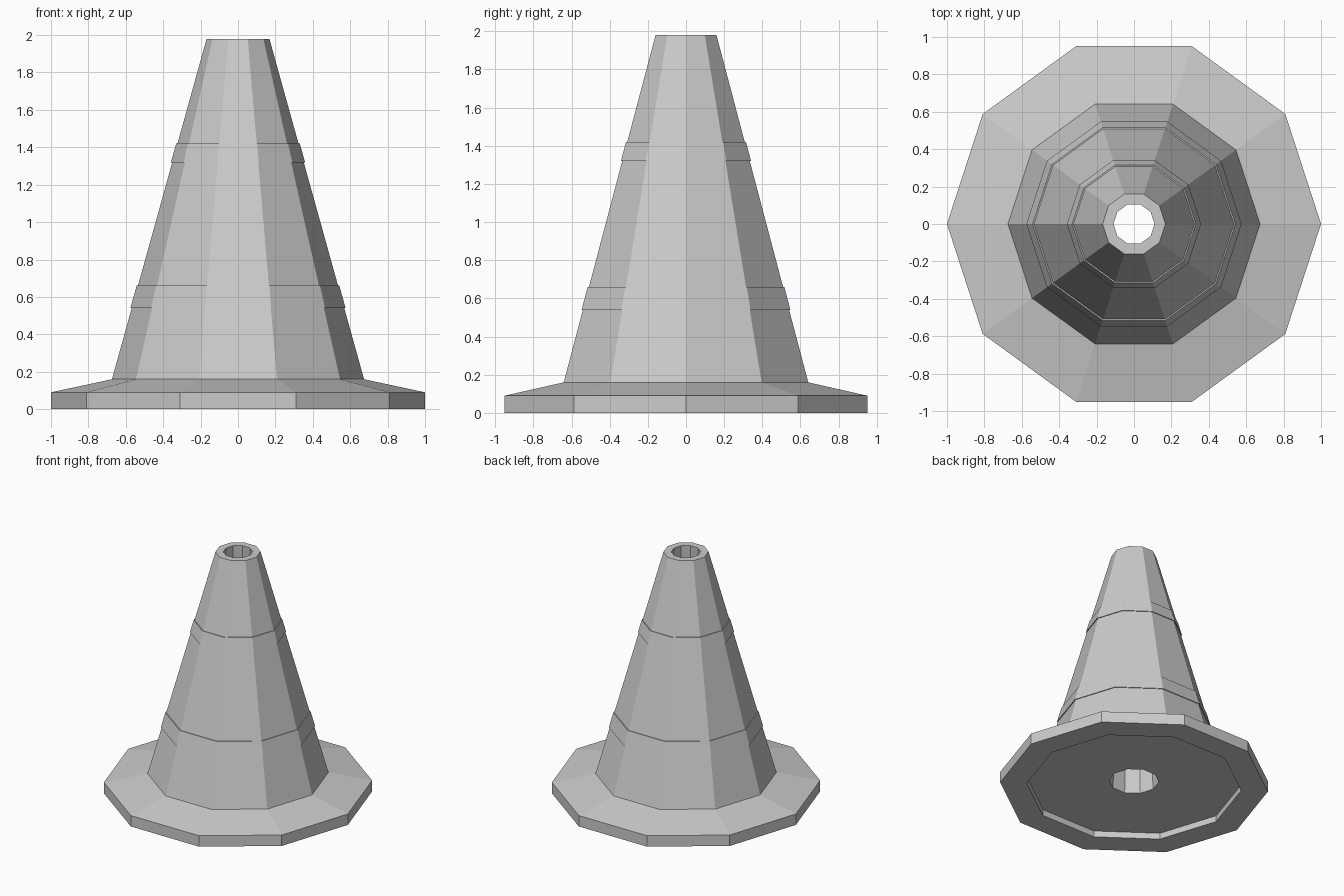
import bpy, bmesh
from math import cos, sin, tau

if "Cube" in bpy.data.objects:
    bpy.data.objects.remove(bpy.data.objects["Cube"])

SIDES = 10


def cone_r(z):
    # Outer taper of the cone wall
    return 0.674 + (0.168 - 0.674) * (z - 0.16) / (1.98 - 0.16)


def band(z0, z1, raised=0.007):
    # Slightly raised collar on the taper
    return [(cone_r(z0), z0), (cone_r(z0) + raised, z0),
            (cone_r(z1) + raised, z1), (cone_r(z1), z1)]


def lathe(name, profile):
    # Revolve a closed (radius, z) profile into a faceted solid
    bm = bmesh.new()
    rings = [[bm.verts.new((r * cos(tau * i / SIDES), r * sin(tau * i / SIDES), z))
              for r, z in profile] for i in range(SIDES)]
    n = len(profile)
    for i in range(SIDES):
        a, b = rings[i], rings[(i + 1) % SIDES]
        for j in range(n):
            k = (j + 1) % n
            bm.faces.new((a[j], b[j], b[k], a[k]))
    bmesh.ops.recalc_face_normals(bm, faces=bm.faces)
    mesh = bpy.data.meshes.new(name)
    bm.to_mesh(mesh)
    bm.free()
    obj = bpy.data.objects.new(name, mesh)
    bpy.context.collection.objects.link(obj)
    return obj


# Flanged base, banded taper, through bore and recessed underside in one shell
base = [(0.8, 0.05), (0.8, 0), (1, 0), (1, 0.09), (cone_r(0.16), 0.16)]
taper = band(0.54, 0.66) + band(1.32, 1.42) + [(cone_r(1.98), 1.98)]
bore = [(0.11, 1.98), (0.185, 0.05)]
lathe("traffic_cone", base + taper + bore)
